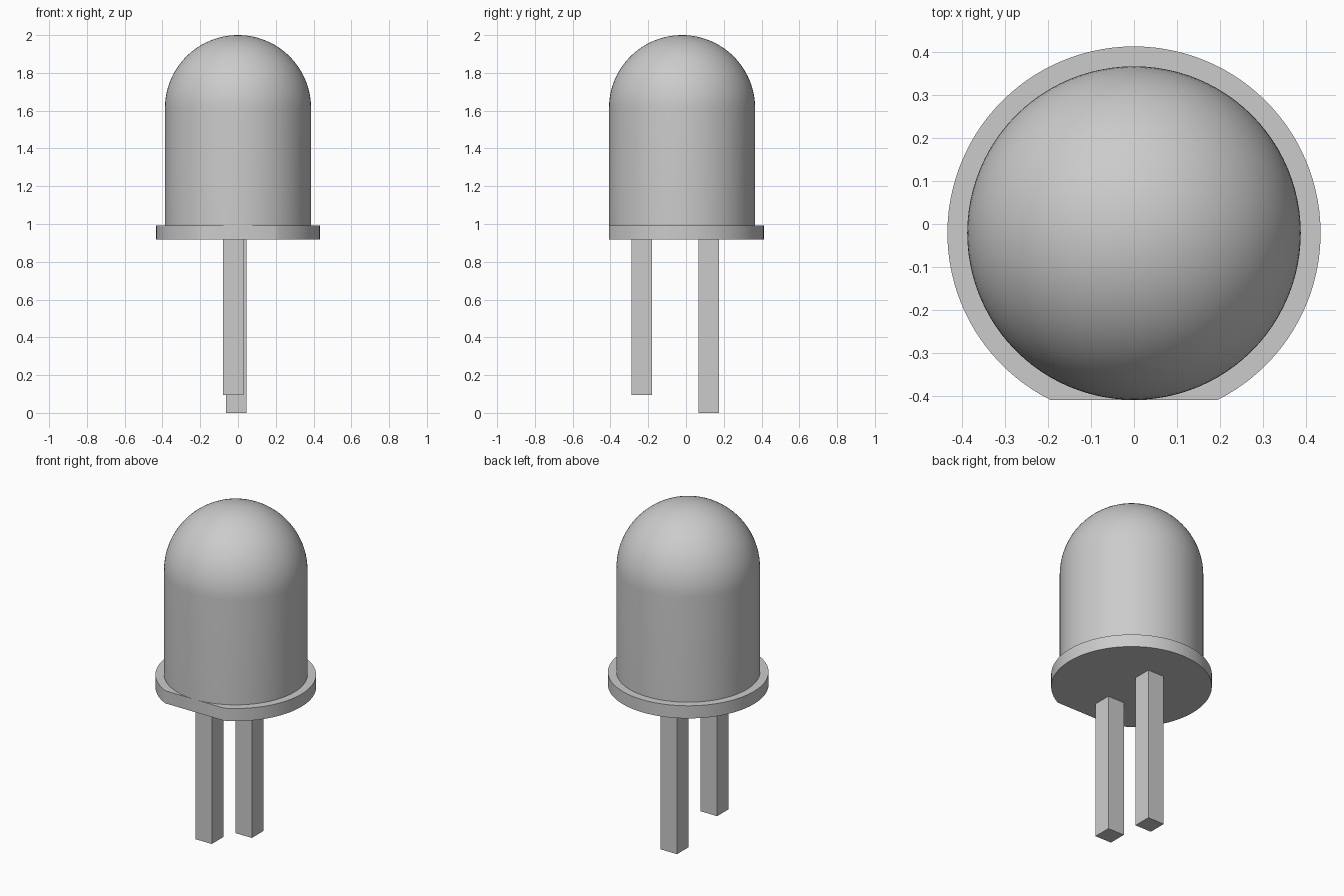
import bpy, bmesh, math

cube = bpy.data.objects.get("Cube")
if cube:
    bpy.data.objects.remove(cube, do_unlink=True)

CY = -0.021          # axis of the round parts
BODY_R, RIM_R = 0.387, 0.433
RIM_Z0, RIM_Z1, TOP = 0.918, 0.993, 2.0
SEG = 96

grey = bpy.data.materials.new("plain grey")
grey.use_nodes = True
colour = (0.6, 0.6, 0.6, 1)
grey.diffuse_color = colour
grey.node_tree.nodes["Principled BSDF"].inputs["Base Color"].default_value = colour


def finish(name, bm, smooth=False):
    bmesh.ops.recalc_face_normals(bm, faces=bm.faces)
    mesh = bpy.data.meshes.new(name)
    bm.to_mesh(mesh)
    bm.free()
    mesh.materials.append(grey)
    ob = bpy.data.objects.new(name, mesh)
    bpy.context.collection.objects.link(ob)
    if smooth:
        bpy.ops.object.select_all(action='DESELECT')
        ob.select_set(True)
        bpy.context.view_layer.objects.active = ob
        bpy.ops.object.shade_smooth_by_angle(angle=math.radians(30))
    return ob


# Domed bulb: a cylinder profile ending in a quarter circle, spun round the axis
bm = bmesh.new()
centre_z = TOP - BODY_R
profile = [(BODY_R, RIM_Z1)]
for i in range(25):
    a = math.pi / 2 * i / 24
    profile.append((BODY_R * math.cos(a), centre_z + BODY_R * math.sin(a)))
verts = [bm.verts.new((r, CY, z)) for r, z in profile]
edges = [bm.edges.new(pair) for pair in zip(verts, verts[1:])]
bmesh.ops.spin(bm, geom=verts + edges, cent=(0, CY, 0), axis=(0, 0, 1),
               angle=math.tau, steps=SEG, use_duplicate=False)
bmesh.ops.remove_doubles(bm, verts=bm.verts, dist=0.0005)
finish("bulb", bm, smooth=True)

# Rim disc with a flat cut on the front
bm = bmesh.new()
flat = CY - BODY_R
half = math.acos(BODY_R / RIM_R)
start = -math.pi / 2 + half
sweep = math.tau - 2 * half
ring = [start + sweep * i / SEG for i in range(SEG + 1)]
face = bm.faces.new([bm.verts.new((RIM_R * math.cos(a), CY + RIM_R * math.sin(a), RIM_Z0))
                     for a in ring])
top = bmesh.ops.extrude_face_region(bm, geom=[face], use_keep_orig=True)["geom"]
bmesh.ops.translate(bm, vec=(0, 0, RIM_Z1 - RIM_Z0),
                    verts=[v for v in top if isinstance(v, bmesh.types.BMVert)])
finish("rim", bm, smooth=True)

# Two square legs of different length
LEG = 0.108
for name, x, y, z0 in (("short_leg", -0.025, -0.234, 0.095),
                       ("long_leg", -0.009, 0.12, 0.0)):
    bm = bmesh.new()
    bmesh.ops.create_cube(bm, size=1)
    bmesh.ops.scale(bm, vec=(LEG, LEG, RIM_Z0 - z0), verts=bm.verts)
    bmesh.ops.translate(bm, vec=(x, y, (RIM_Z0 + z0) / 2), verts=bm.verts)
    finish(name, bm)
